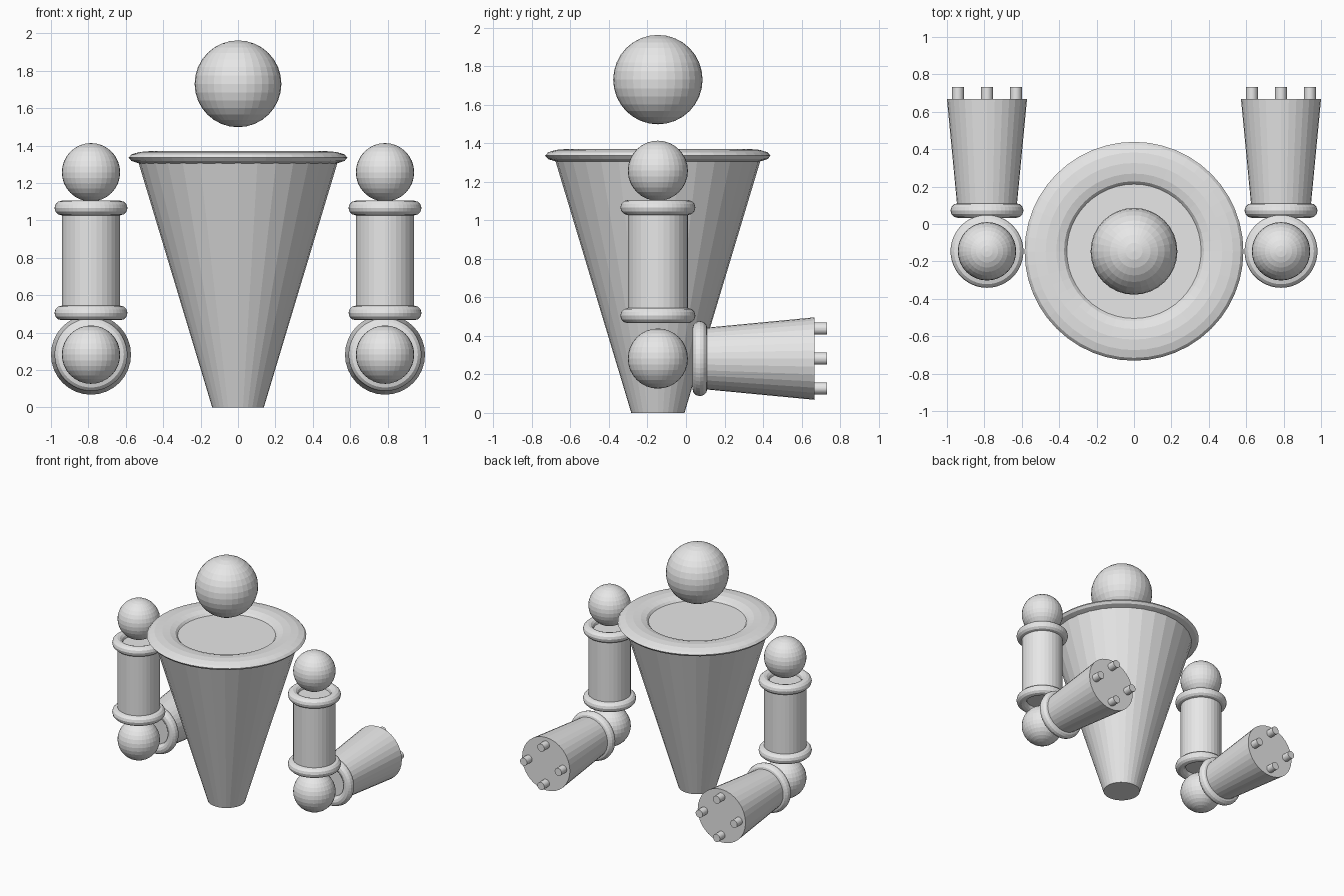
import bpy
import math
from mathutils import Vector

cube = bpy.data.objects.get("Cube")
if cube:
    bpy.data.objects.remove(cube, do_unlink=True)

grey = bpy.data.materials.new("light_grey")
grey.use_nodes = True
grey.diffuse_color = (0.8, 0.8, 0.8, 1)
grey.node_tree.nodes["Principled BSDF"].inputs["Base Color"].default_value = (0.8, 0.8, 0.8, 1)

BODY_Y = -0.146          # body, head and upper arms share this depth
ARM_X = 0.786
ELBOW_Z = 0.282
ALONG_Y = (-math.pi / 2, 0, 0)   # turns a part's own z axis to +y


def finish(name):
    obj = bpy.context.object
    obj.name = name
    obj.data.materials.append(grey)
    return obj


def ball(name, loc, radius):
    bpy.ops.mesh.primitive_uv_sphere_add(segments=32, ring_count=16, radius=radius, location=loc)
    return finish(name)


def ring(name, loc, major, minor, rot=(0, 0, 0), squash=1):
    bpy.ops.mesh.primitive_torus_add(major_segments=48, minor_segments=12, major_radius=major,
                                     minor_radius=minor, location=loc, rotation=rot)
    obj = finish(name)
    obj.scale.z = squash
    return obj


def taper(name, start, length, r_start, r_end, rot=(0, 0, 0)):
    """Capped cone frustum from start along z, or along +y when turned."""
    axis = Vector((0, 1, 0)) if rot == ALONG_Y else Vector((0, 0, 1))
    bpy.ops.mesh.primitive_cone_add(vertices=32, radius1=r_start, radius2=r_end, depth=length,
                                    location=Vector(start) + axis * length / 2, rotation=rot)
    return finish(name)


# Body, collar and floating head
taper("body", (0, BODY_Y, 0), 1.335, 0.138, 0.54)
ring("collar", (0, BODY_Y, 1.335), 0.472, 0.113, squash=0.31)
ball("head", (0, BODY_Y, 1.73), 0.232)

# Arms
for side, x in (("left", ARM_X), ("right", -ARM_X)):
    ball(side + "_shoulder", (x, BODY_Y, 1.257), 0.156)
    taper(side + "_upper_arm", (x, BODY_Y, 0.505), 0.561, 0.156, 0.156)
    for part, z in (("upper", 1.066), ("lower", 0.505)):
        ring(f"{side}_{part}_arm_ring", (x, BODY_Y, z), 0.156, 0.039)
    ball(side + "_elbow", (x, BODY_Y, ELBOW_Z), 0.156)

    # Forearm points backwards and widens to the hand
    ring(side + "_forearm_ring", (x, 0.072, ELBOW_Z), 0.156, 0.039, ALONG_Y)
    taper(side + "_forearm", (x, 0.072, ELBOW_Z), 0.595, 0.157, 0.214, ALONG_Y)
    for i in range(4):
        a = i * math.pi / 2
        spot = (x + 0.155 * math.cos(a), 0.64, ELBOW_Z + 0.155 * math.sin(a))
        taper(f"{side}_finger_{i + 1}", spot, 0.093, 0.031, 0.031, ALONG_Y)
